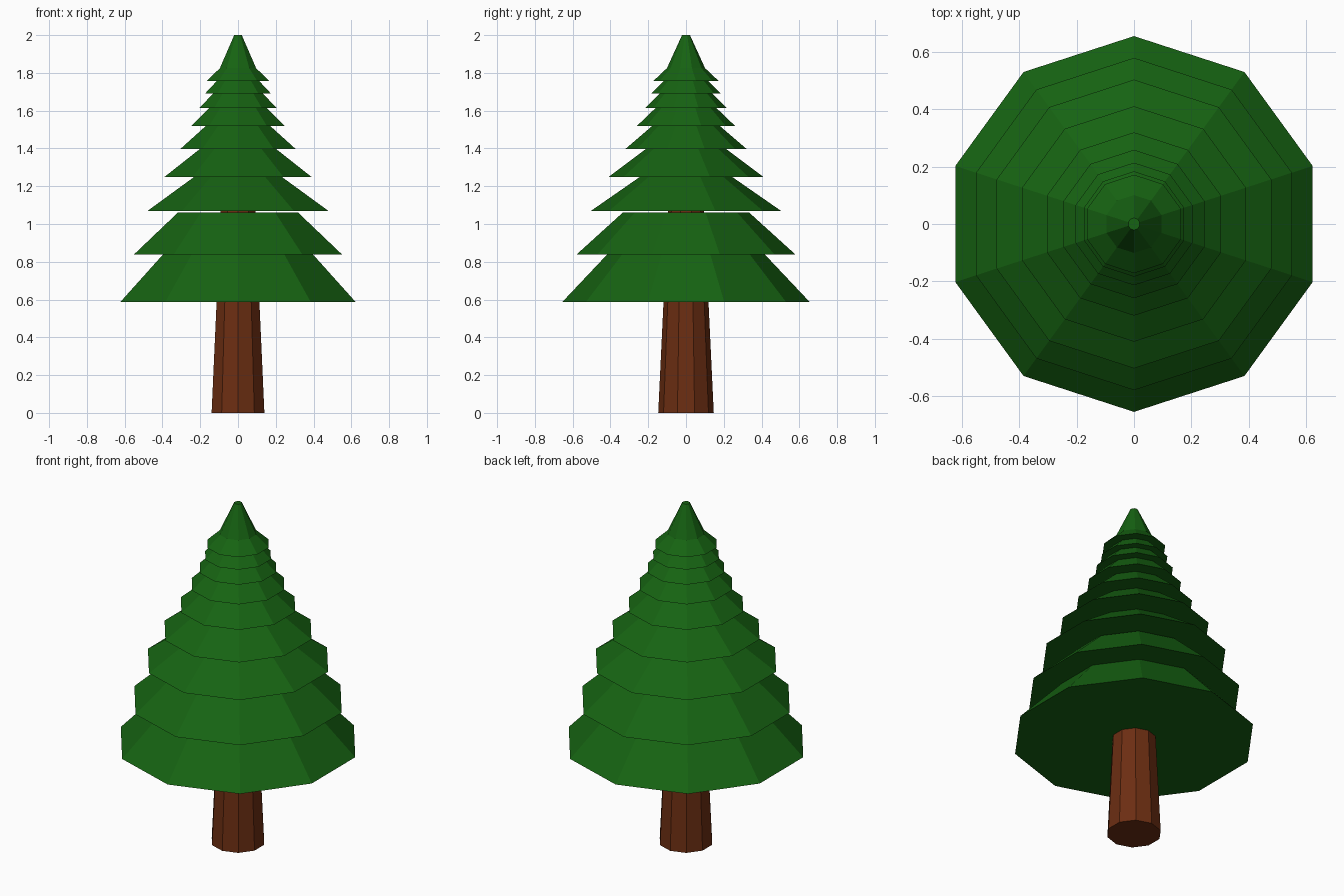
import bpy, bmesh
from math import cos, sin, pi

if "Cube" in bpy.data.objects:
    bpy.data.objects.remove(bpy.data.objects["Cube"])

SIDES = 10


def material(name, rgb):
    m = bpy.data.materials.new(name)
    m.diffuse_color = (*rgb, 1)
    m.use_nodes = True
    m.node_tree.nodes["Principled BSDF"].inputs["Base Color"].default_value = m.diffuse_color
    return m


def stacked_rings(name, profile, mat):
    """Closed ten-sided solid through (radius, z) rings, a corner facing front."""
    bm = bmesh.new()
    rings = []
    for r, z in profile:
        angles = [pi / 2 + 2 * pi * i / SIDES for i in range(SIDES)]
        rings.append([bm.verts.new((r * cos(a), r * sin(a), z)) for a in angles])
    for lo, hi in zip(rings, rings[1:]):
        for i in range(SIDES):
            j = (i + 1) % SIDES
            bm.faces.new((lo[i], lo[j], hi[j], hi[i]))
    bm.faces.new(rings[0][::-1])
    bm.faces.new(rings[-1])
    mesh = bpy.data.meshes.new(name)
    bm.to_mesh(mesh)
    bm.free()
    mesh.materials.append(mat)
    obj = bpy.data.objects.new(name, mesh)
    bpy.context.collection.objects.link(obj)
    return obj


green = material("needles", (0.008, 0.125, 0.006))
brown = material("bark", (0.15, 0.027, 0.006))

# Tapered trunk, running up inside the lower foliage
stacked_rings("trunk", [(0.147, 0), (0.09, 1.2)], brown)

# Foliage tiers: bottom radius, bottom z, top radius, top z
tiers = [
    (0.656, 0.586, 0.418, 0.838),
    (0.580, 0.838, 0.333, 1.062),
    (0.504, 1.069, 0.246, 1.248),
    (0.411, 1.248, 0.211, 1.398),
    (0.320, 1.398, 0.178, 1.520),
    (0.259, 1.520, 0.160, 1.615),
    (0.214, 1.615, 0.139, 1.690),
    (0.184, 1.690, 0.117, 1.758),
]
for n, (r0, z0, r1, z1) in enumerate(tiers, 1):
    stacked_rings(f"foliage_tier_{n}", [(r0, z0), (r1, z1)], green)

# Top tier with the steeper blunt tip
stacked_rings("foliage_tip", [(0.172, 1.758), (0.101, 1.825), (0.021, 2.0)], green)
